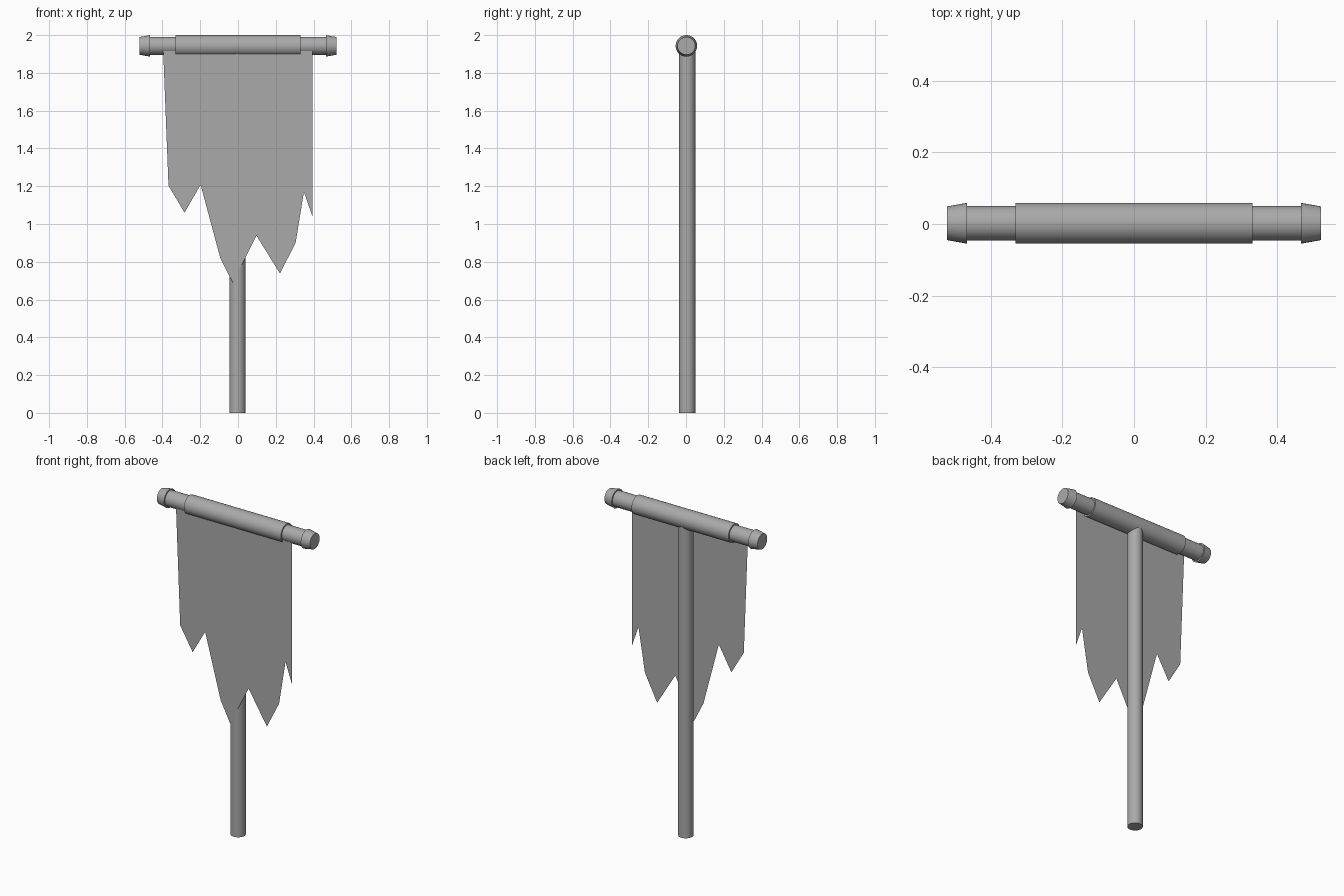
import bpy, bmesh, math
from mathutils import Matrix

cube = bpy.data.objects.get("Cube")
if cube:
    bpy.data.objects.remove(cube, do_unlink=True)

grey = bpy.data.materials.new("plain grey")
grey.use_nodes = True
colour = (0.4, 0.4, 0.4, 1)
grey.diffuse_color = colour
grey.node_tree.nodes["Principled BSDF"].inputs["Base Color"].default_value = colour

SEGMENTS = 32
AXIS_Y = 0.002
BAR_Z = 1.943


def finish(name, bm, smooth=True):
    mesh = bpy.data.meshes.new(name)
    bm.to_mesh(mesh)
    bm.free()
    mesh.materials.append(grey)
    obj = bpy.data.objects.new(name, mesh)
    bpy.context.collection.objects.link(obj)
    if smooth:
        bpy.ops.object.select_all(action="DESELECT")
        obj.select_set(True)
        bpy.context.view_layer.objects.active = obj
        bpy.ops.object.shade_smooth_by_angle(angle=math.radians(30))
    return obj


def tube(name, start, length, r1, r2, along_x=True):
    """Capped round piece, from start along +x or +z."""
    bm = bmesh.new()
    bmesh.ops.create_cone(bm, cap_ends=True, segments=SEGMENTS,
                          radius1=r1, radius2=r2, depth=length)
    bmesh.ops.translate(bm, verts=bm.verts, vec=(0, 0, length / 2))
    if along_x:
        bmesh.ops.rotate(bm, verts=bm.verts, matrix=Matrix.Rotation(math.pi / 2, 3, "Y"))
    bmesh.ops.translate(bm, verts=bm.verts, vec=start)
    return finish(name, bm)


# Upright pole
tube("pole", (-0.003, 0.006, 0), BAR_Z, 0.043, 0.043, along_x=False)

# Crossbar with its thicker middle sleeve
tube("crossbar", (-0.48, AXIS_Y, BAR_Z), 0.96, 0.048, 0.048)
tube("crossbar_sleeve", (-0.33, AXIS_Y, BAR_Z), 0.66, 0.057, 0.057)

# Tapered end knobs
tube("right_end_knob", (-0.521, AXIS_Y, BAR_Z), 0.056, 0.047, 0.057)
tube("left_end_knob", (0.465, AXIS_Y, BAR_Z), 0.056, 0.057, 0.047)

# Torn hanging cloth, a single flat sheet
outline = [(-0.397, 1.94), (-0.368, 1.203), (-0.283, 1.06), (-0.198, 1.208),
           (-0.093, 0.817), (-0.028, 0.69), (0.018, 0.81), (0.098, 0.938),
           (0.222, 0.738), (0.305, 0.9), (0.349, 1.17), (0.394, 1.04), (0.394, 1.94)]
bm = bmesh.new()
face = bm.faces.new([bm.verts.new((x, -0.0365, z)) for x, z in outline])
bmesh.ops.triangulate(bm, faces=[face])
finish("torn_cloth", bm, smooth=False)
